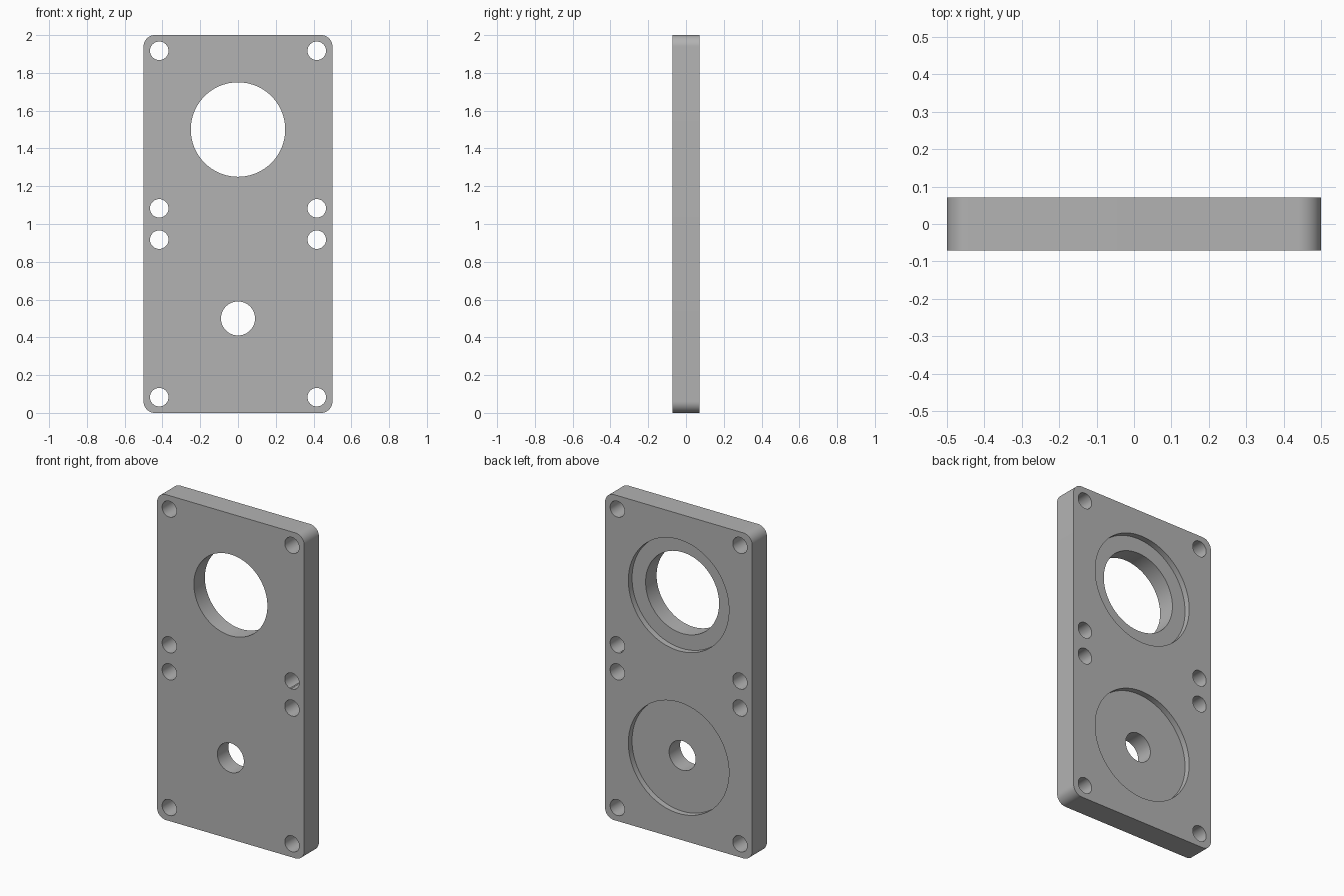
import bpy
import math

W, T, H = 1.0, 0.143, 2.0      # plate width, thickness, height
CORNER = 0.06                  # corner rounding
RECESS = 0.036                 # depth of the rear counterbores

cube = bpy.data.objects.get("Cube")
if cube:
    bpy.data.objects.remove(cube, do_unlink=True)

grey = bpy.data.materials.new("plain_grey")
grey.use_nodes = True
colour = (0.45, 0.45, 0.45, 1)
grey.diffuse_color = colour
grey.node_tree.nodes["Principled BSDF"].inputs["Base Color"].default_value = colour


def apply(obj, modifier):
    bpy.context.view_layer.objects.active = obj
    bpy.ops.object.modifier_apply(modifier=modifier.name)


def bore(plate, x, z, radius, y=0.0, depth=T * 2, sides=64):
    """Cut a round hole along y, centred at (x, y, z)."""
    bpy.ops.mesh.primitive_cylinder_add(
        vertices=sides, radius=radius, depth=depth,
        location=(x, y, z), rotation=(math.pi / 2, 0, 0))
    cutter = bpy.context.object
    cutter.data.materials.append(grey)
    cut = plate.modifiers.new("bore", 'BOOLEAN')
    cut.operation = 'DIFFERENCE'
    cut.solver = 'EXACT'
    cut.object = cutter
    apply(plate, cut)
    bpy.data.objects.remove(cutter, do_unlink=True)


# Plate blank
bpy.ops.mesh.primitive_cube_add(size=1, location=(0, 0, H / 2))
plate = bpy.context.object
plate.name = "mounting_plate"
plate.scale = (W, T, H)
bpy.ops.object.transform_apply(location=True, rotation=False, scale=True)
plate.data.materials.append(grey)

# Round only the four corner edges that run front to back
weights = plate.data.attributes.new("bevel_weight_edge", 'FLOAT', 'EDGE')
verts = plate.data.vertices
for edge in plate.data.edges:
    a, b = (verts[i].co for i in edge.vertices)
    weights.data[edge.index].value = 1.0 if abs(a.y - b.y) > T / 2 else 0.0
bevel = plate.modifiers.new("corners", 'BEVEL')
bevel.limit_method = 'WEIGHT'
bevel.width = CORNER
bevel.segments = 12
apply(plate, bevel)

# Rear counterbores, with a large and a small through hole
for z, radius in ((1.5, 0.25), (0.5, 0.09)):
    bore(plate, 0, z, 0.342, y=T / 2, depth=RECESS * 2, sides=96)
    bore(plate, 0, z, radius, sides=96)

# Screw holes: four around each half of the plate
for middle in (0.5, 1.5):
    for dz in (-0.417, 0.417):
        for x in (-0.417, 0.417):
            bore(plate, x, middle + dz, 0.049, sides=48)

# Smooth curved walls, crisp rims
bpy.ops.object.select_all(action='DESELECT')
plate.select_set(True)
bpy.context.view_layer.objects.active = plate
bpy.ops.object.shade_smooth_by_angle(angle=math.radians(30))
